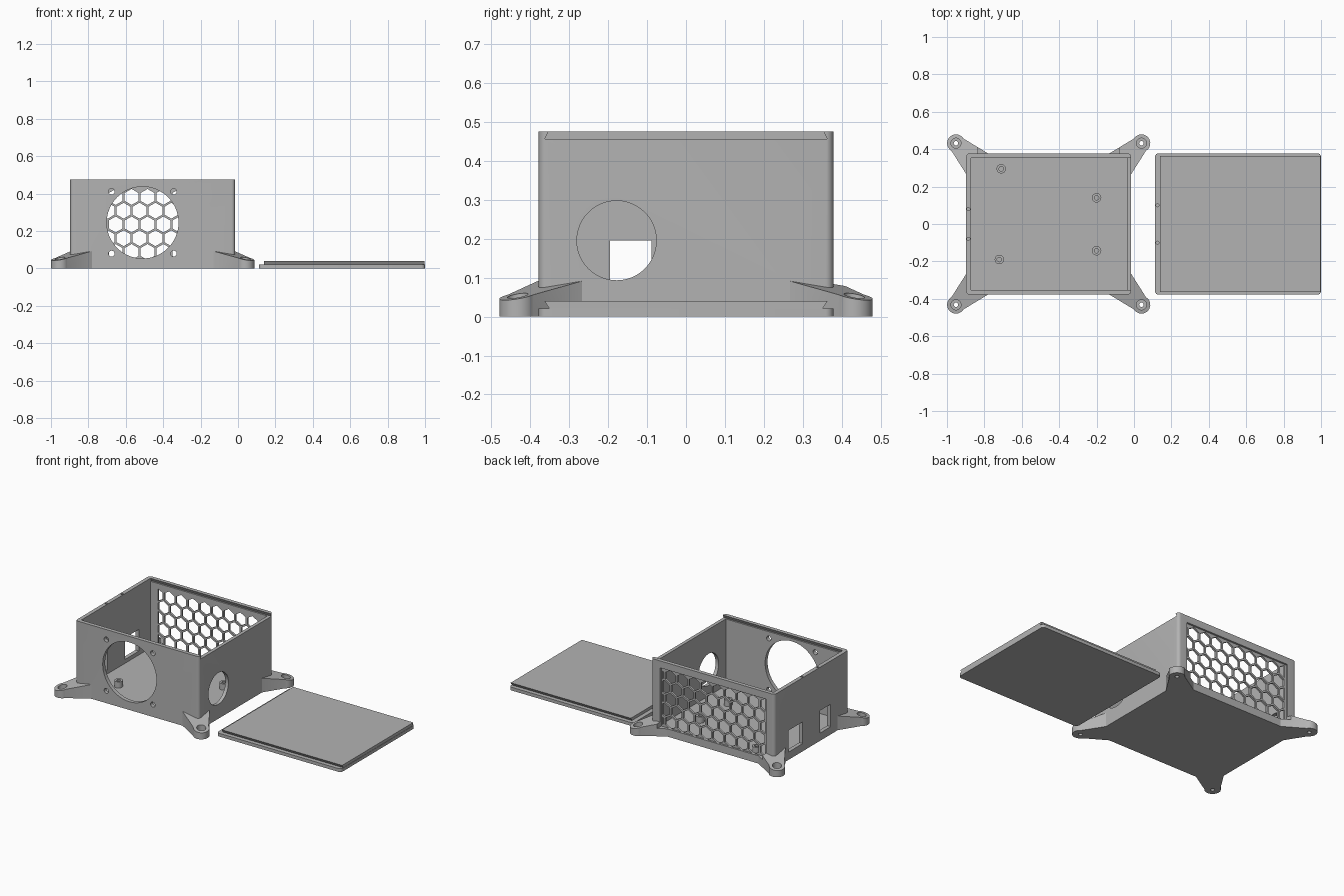
import bpy, bmesh, math
from mathutils import Vector

if "Cube" in bpy.data.objects:
    bpy.data.objects.remove(bpy.data.objects["Cube"], do_unlink=True)

grey = bpy.data.materials.new("plastic_grey")
grey.use_nodes = True
COLOUR = (0.45, 0.45, 0.45, 1)
grey.diffuse_color = COLOUR
grey.node_tree.nodes["Principled BSDF"].inputs["Base Color"].default_value = COLOUR

# Overall dimensions
X0, X1, Y, H = -0.897, -0.015, 0.378, 0.475
WALL, FLOOR, RIM = 0.025, 0.025, 0.455
CX = (X0 + X1) / 2


def circle(u, v, r, n=32, start=0.0, sweep=math.tau):
    return [(u + r * math.cos(start + sweep * i / n), v + r * math.sin(start + sweep * i / n))
            for i in range(n)]


def rect(u0, u1, v0, v1):
    return [(u0, v0), (u1, v0), (u1, v1), (u0, v1)]


def rounded(u0, u1, v0, v1, r, n=6):
    pts = []
    corners = [(u1 - r, v1 - r), (u0 + r, v1 - r), (u0 + r, v0 + r), (u1 - r, v0 + r)]
    for q, (u, v) in enumerate(corners):
        for i in range(n + 1):
            a = (q + i / n) * math.pi / 2
            pts.append((u + r * math.cos(a), v + r * math.sin(a)))
    return pts


def prism(name, outlines, axis, lo, hi):
    """Extrude outlines along an axis; hi may be a function giving a sloped top."""
    place = {"x": lambda u, v, w: (w, u, v), "y": lambda u, v, w: (u, w, v),
             "z": lambda u, v, w: (u, v, w)}[axis]
    top = hi if callable(hi) else lambda u, v: hi
    bm = bmesh.new()
    for pts in outlines:
        a = [bm.verts.new(place(u, v, lo)) for u, v in pts]
        b = [bm.verts.new(place(u, v, top(u, v))) for u, v in pts]
        bm.faces.new(a)
        bm.faces.new(b)
        for i in range(len(pts)):
            j = (i + 1) % len(pts)
            bm.faces.new((a[i], a[j], b[j], b[i]))
    bmesh.ops.recalc_face_normals(bm, faces=bm.faces)
    mesh = bpy.data.meshes.new(name)
    bm.to_mesh(mesh)
    bm.free()
    mesh.materials.append(grey)
    obj = bpy.data.objects.new(name, mesh)
    bpy.context.collection.objects.link(obj)
    return obj


def combine(obj, tool, operation="DIFFERENCE"):
    mod = obj.modifiers.new("combine", "BOOLEAN")
    mod.object, mod.operation, mod.solver = tool, operation, "EXACT"
    graph = bpy.context.evaluated_depsgraph_get()
    mesh = bpy.data.meshes.new_from_object(obj.evaluated_get(graph))
    obj.modifiers.clear()
    obj.data = mesh
    bpy.data.objects.remove(tool, do_unlink=True)


def smooth(obj):
    bpy.ops.object.select_all(action="DESELECT")
    obj.select_set(True)
    bpy.context.view_layer.objects.active = obj
    bpy.ops.object.shade_smooth_by_angle(angle=math.radians(30))


# Case shell with four sloped mounting feet
case = prism("case", [rounded(X0, X1, -Y, Y, 0.02)], "z", 0, H)
ears = []
for sx in (-1, 1):
    for sy in (-1, 1):
        ear = Vector((CX + sx * 0.496, sy * 0.432))
        edge = X0 if sx < 0 else X1
        inner = [Vector((edge - sx * 0.117, sy * (Y - 0.001))),
                 Vector((edge - sx * 0.001, sy * (Y - 0.113)))]
        out = (ear - (inner[0] + inner[1]) / 2).normalized()
        tip = ear + out * 0.047
        if sx * sy < 0:
            inner.reverse()
        # rounded end spans the outward half turn, then meets the case walls
        ang = math.atan2(out.y, out.x)
        arc = circle(ear.x, ear.y, 0.047, 24, ang - 1.8, 3.6 * 24 / 23)
        outline = arc + [tuple(p) for p in inner]

        def slope(u, v, tip=tip, out=out):
            return 0.042 + 0.243 * (tip - Vector((u, v))).dot(out)

        combine(case, prism("foot", [outline], "z", 0, slope), "UNION")
        ears.append(ear)

# Interior and sliding lid groove, open on the +x side
combine(case, prism("cavity", [rect(X0 + WALL, X1 - 0.022, -0.353, 0.353)], "z", FLOOR, H + 0.1))
groove = [(-0.363, RIM), (0.363, RIM), (0.348, H + 0.01), (-0.348, H + 0.01)]
combine(case, prism("groove", [groove], "x", X0 + WALL, X1 + 0.05))

# Foot screw holes and counterbores
combine(case, prism("bores", [circle(e.x, e.y, 0.027) for e in ears], "z", 0.022, 0.2))
combine(case, prism("holes", [circle(e.x, e.y, 0.012, 20) for e in ears], "z", -0.1, 0.1))

# Fan opening and its screw holes in the front wall
fan = [circle(-0.51, 0.245, 0.192, 64)]
fan += [circle(-0.51 + i * 0.166, 0.245 + j * 0.166, 0.016, 20) for i in (-1, 1) for j in (-1, 1)]
combine(case, prism("fan_cut", fan, "y", -Y - 0.1, -Y + 0.1))

# Round port on the +x wall, two square ports on the -x wall
combine(case, prism("round_port", [circle(-0.178, 0.195, 0.102, 48)], "x", X1 - 0.1, X1 + 0.1))
ports = [rect(-0.195, -0.088, 0.05, 0.195), rect(0.09, 0.235, 0.05, 0.19)]
combine(case, prism("square_ports", ports, "x", X0 - 0.1, X0 + 0.1))

# Recessed honeycomb grille in the back wall
PITCH = 0.085
combine(case, prism("recess", [rect(-0.835, -0.08, 0.05, 0.43)], "y", Y - 0.012, Y + 0.1))
hexes = []
for row in range(-2, 3):
    for col in range(-5, 6):
        u = -0.484 + PITCH * (col + 0.5 * (row % 2))
        hexes.append(circle(u, 0.235 + row * PITCH * 0.866, 0.0425, 6, math.pi / 6))
comb = prism("comb", hexes, "y", Y - 0.06, Y + 0.06)
combine(comb, prism("comb_limit", [rect(-0.82, -0.09, 0.05, 0.43)], "y", Y - 0.05, Y + 0.05), "INTERSECT")
combine(case, comb)

# Latch dimples on the rim
combine(case, prism("dimples", [circle(X0 + 0.012, s * 0.08, 0.008, 16) for s in (-1, 1)],
                    "z", H - 0.015, H + 0.1))
smooth(case)

# Board standoffs on the floor
for i, (x, y) in enumerate([(-0.71, 0.295), (-0.72, -0.19), (-0.2, 0.14), (-0.2, -0.143)]):
    post = prism(f"standoff_{i + 1}", [circle(x, y, 0.025, 24)], "z", FLOOR - 0.005, 0.065)
    combine(post, prism("pilot", [circle(x, y, 0.012, 16)], "z", FLOOR + 0.001, 0.1))
    smooth(post)

# Sliding lid lying beside the case, dovetail upwards
lid = prism("lid", [rounded(0.112, 1.0, -Y, Y, 0.02)], "z", 0, 0.021)
rail = [(-0.35, 0.019), (0.35, 0.019), (0.363, 0.04), (-0.363, 0.04)]
combine(lid, prism("lid_rail", [rail], "x", 0.14, 0.998), "UNION")
combine(lid, prism("lid_dimples", [circle(0.125, s * 0.1, 0.008, 16) for s in (-1, 1)],
                   "z", 0.008, 0.1))
smooth(lid)
